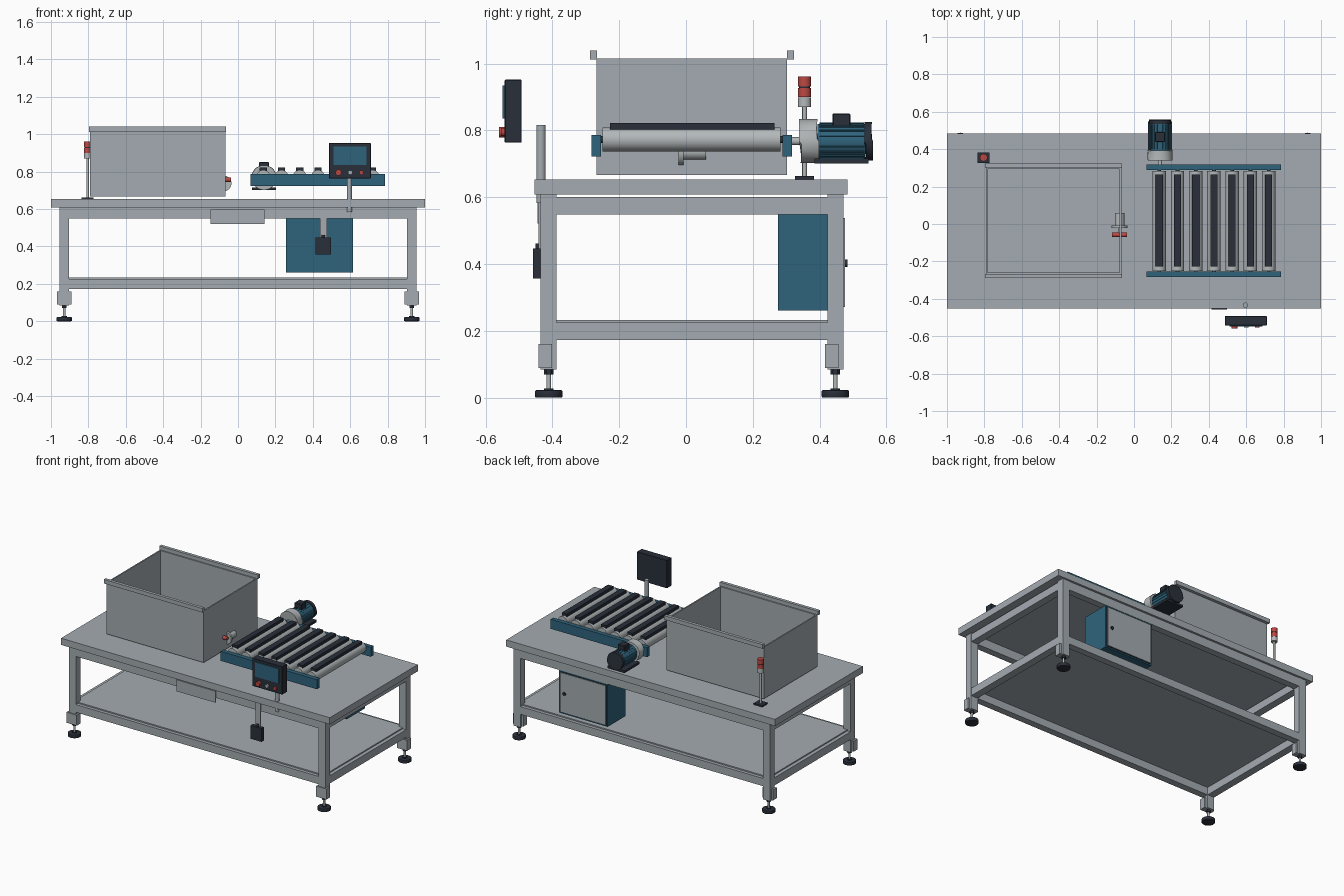
import bpy, bmesh, math
from mathutils import Matrix, Vector

if "Cube" in bpy.data.objects:
    bpy.data.objects.remove(bpy.data.objects["Cube"])


def mat(name, rgb):
    m = bpy.data.materials.new(name)
    m.diffuse_color = (*rgb, 1)
    m.use_nodes = True
    m.node_tree.nodes["Principled BSDF"].inputs["Base Color"].default_value = m.diffuse_color
    return m


GREY = mat("painted_grey", (0.37, 0.41, 0.44))
STEEL = mat("light_steel", (0.45, 0.48, 0.49))
BLUE = mat("teal_blue", (0.028, 0.125, 0.20))
DARK = mat("dark_slate", (0.022, 0.028, 0.042))
RED = mat("signal_red", (0.50, 0.065, 0.055))


def finish(bm, name, material):
    me = bpy.data.meshes.new(name)
    bm.to_mesh(me)
    bm.free()
    ob = bpy.data.objects.new(name, me)
    bpy.context.collection.objects.link(ob)
    me.materials.append(material)
    return ob


def box(name, x, y, z, material, bevel=0):
    """Box from (min, max) pairs."""
    bm = bmesh.new()
    bmesh.ops.create_cube(bm, size=1)
    for v in bm.verts:
        v.co = Vector([(r[0] + r[1]) / 2 + c * (r[1] - r[0]) for c, r in zip(v.co, (x, y, z))])
    ob = finish(bm, name, material)
    if bevel:
        b = ob.modifiers.new("bevel", "BEVEL")
        b.width, b.segments = bevel, 1
    return ob


def rod(name, centre, axis, span, radius, material, sides=32, bevel=0):
    """Cylinder along an axis between two coordinates on that axis."""
    bm = bmesh.new()
    bmesh.ops.create_cone(bm, cap_ends=True, segments=sides, radius1=radius,
                          radius2=radius, depth=span[1] - span[0])
    if axis == "Y":
        bm.transform(Matrix.Rotation(math.pi / 2, 4, "X"))
    elif axis == "X":
        bm.transform(Matrix.Rotation(math.pi / 2, 4, "Y"))
    c = Vector(centre)
    c["XYZ".index(axis)] = sum(span) / 2
    bm.transform(Matrix.Translation(c))
    if bevel:
        rim = [e for e in bm.edges if any(len(f.verts) > 4 for f in e.link_faces)]
        bmesh.ops.bevel(bm, geom=rim, offset=bevel, segments=2, affect="EDGES", profile=0.5)
    ob = finish(bm, name, material)
    bpy.context.view_layer.objects.active = ob
    ob.select_set(True)
    bpy.ops.object.shade_smooth_by_angle(angle=math.radians(35))
    ob.select_set(False)
    return ob


# --- Table: top slab, legs, beams, shelf ---
box("table_top", (-1, 1), (-0.453, 0.483), (0.608, 0.653), GREY)
for sx, side in ((-1, "left"), (1, "right")):
    lx = sx * 0.929
    for ly, end in ((-0.411, "front"), (0.447, "back")):
        tag = f"{end}_{side}"
        box("leg_" + tag, (lx - 0.026, lx + 0.026), (ly - 0.024, ly + 0.024), (0.085, 0.608), GREY)
        box("leg_bracket_" + tag, (lx - 0.038, lx + 0.038), (ly - 0.031, ly + 0.01), (0.089, 0.16), GREY)
        rod("foot_nut_" + tag, (lx, ly, 0), "Z", (0.07, 0.085), 0.014, DARK, 6)
        rod("foot_stem_" + tag, (lx, ly, 0), "Z", (0.02, 0.075), 0.007, STEEL, 16)
        rod("foot_collar_" + tag, (lx, ly, 0), "Z", (0.02, 0.028), 0.014, DARK, 20)
        rod("foot_pad_" + tag, (lx, ly, 0), "Z", (0, 0.023), 0.041, DARK, 32, 0.004)
    for z, level in (((0.549, 0.601), "upper"), ((0.173, 0.225), "lower")):
        box(f"{level}_side_beam_{side}", (lx - 0.025, lx + 0.025), (-0.388, 0.424), z, GREY)
for ly, end in ((-0.411, "front"), (0.447, "back")):
    for z, level in (((0.549, 0.607), "upper"), ((0.173, 0.225), "lower")):
        box(f"{level}_long_beam_{end}", (-0.904, 0.904), (ly - 0.023, ly + 0.023), z, GREY)
box("shelf", (-0.93, 0.93), (-0.412, 0.448), (0.224, 0.233), GREY)
box("front_plate", (-0.148, 0.142), (-0.444, -0.434), (0.521, 0.598), GREY)

# --- Open tank with hanging rim bars ---
tank = box("tank", (-0.792, -0.068), (-0.268, 0.303), (0.667, 1.015), GREY)
bm = bmesh.new()
bm.from_mesh(tank.data)
bm.normal_update()
lid = [f for f in bm.faces if f.normal.z > 0.9]
bmesh.ops.inset_region(bm, faces=lid, thickness=0.012)
low = bmesh.ops.extrude_discrete_faces(bm, faces=lid)["faces"]
for v in low[0].verts:
    v.co.z = 0.68
bm.to_mesh(tank.data)
bm.free()
for y, end in (((-0.288, -0.267), "front"), ((0.302, 0.323), "back")):
    box("tank_rim_" + end, (-0.797, -0.064), y, (1.013, 1.04), GREY)

# --- Drain valve through the tank wall ---
vx, vz = -0.077, 0.737
rod("valve_body", (vx, 0, vz), "Y", (-0.01, 0.06), 0.025, STEEL)
rod("valve_flange", (vx, 0, vz), "Y", (-0.022, -0.008), 0.042, STEEL)
rod("valve_stem", (vx, 0, vz + 0.02), "Y", (-0.06, -0.02), 0.006, STEEL, 16)
rod("valve_handle", (0, -0.058, vz + 0.02), "X", (vx - 0.04, vx + 0.04), 0.012, RED, 20)

# --- Roller conveyor ---
for y, end in (((-0.283, -0.254), "front"), ((0.289, 0.317), "back")):
    box("conveyor_rail_" + end, (0.068, 0.786), y, (0.722, 0.786), BLUE)
for i in range(7):
    x = 0.135 + i * 0.0975
    rod(f"roller_{i}", (x, 0, 0.773), "Y", (-0.25, 0.283), 0.036, STEEL)
    rod(f"roller_axle_{i}", (x, 0, 0.773), "Y", (-0.27, 0.30), 0.01, DARK, 16)
    box(f"roller_pad_{i}", (x - 0.019, x + 0.019), (-0.228, 0.265), (0.803, 0.823), DARK)

# --- Drive motor ---
mx, mz = 0.139, 0.768
rod("motor_shaft", (mx, 0, mz), "Y", (0.30, 0.35), 0.012, STEEL, 20)
rod("gearbox", (mx, 0, mz), "Y", (0.343, 0.394), 0.066, STEEL, 40, 0.004)
rod("motor_body", (mx, 0, mz), "Y", (0.394, 0.537), 0.052, BLUE, 40)
for i in range(20):
    fin = box(f"motor_fin_{i}", (0.048, 0.056), (0.40, 0.533), (-0.002, 0.002), BLUE)
    fin.data.transform(Matrix.Translation((mx, 0, mz)) @ Matrix.Rotation(i * math.pi / 10, 4, "Y"))
rod("motor_fan_cover", (mx, 0, mz), "Y", (0.537, 0.557), 0.058, DARK, 40, 0.003)
box("motor_terminal_box", (mx - 0.026, mx + 0.026), (0.438, 0.492), (0.805, 0.851), DARK, 0.003)
box("motor_base", (mx - 0.064, mx + 0.064), (0.385, 0.547), (0.701, 0.716), DARK)

# --- Signal beacon ---
bx, by = -0.804, 0.355
box("beacon_base", (bx - 0.032, bx + 0.032), (by - 0.028, by + 0.028), (0.653, 0.663), DARK)
rod("beacon_pole", (bx, by, 0), "Z", (0.66, 0.872), 0.007, STEEL, 16)
rod("beacon_socket", (bx, by, 0), "Z", (0.87, 0.899), 0.02, STEEL)
rod("beacon_lower_lamp", (bx, by, 0), "Z", (0.90, 0.927), 0.02, RED)
rod("beacon_lamp_gap", (bx, by, 0), "Z", (0.925, 0.933), 0.017, DARK)
rod("beacon_upper_lamp", (bx, by, 0), "Z", (0.932, 0.961), 0.02, RED)

# --- Operator panel on its post ---
rod("panel_post", (0.596, -0.434, 0), "Z", (0.583, 0.817), 0.014, GREY)
box("panel_housing", (0.486, 0.71), (-0.543, -0.492), (0.764, 0.952), DARK, 0.002)
box("panel_screen", (0.511, 0.686), (-0.549, -0.542), (0.836, 0.934), BLUE)
for x, r, y, m, n in ((0.537, 0.016, -0.56, RED, "stop"), (0.60, 0.012, -0.554, STEEL, "start"),
                      (0.66, 0.012, -0.554, RED, "reset")):
    rod(n + "_button", (x, 0, 0.795), "Y", (y, -0.54), r, m, 24)

# --- Hanging switch below the table edge ---
box("switch_strap", (0.438, 0.475), (-0.441, -0.433), (0.44, 0.608), GREY)
box("switch_box", (0.415, 0.496), (-0.458, -0.432), (0.357, 0.447), DARK)
rod("switch_gland", (0.456, -0.44, 0), "Z", (0.445, 0.462), 0.01, DARK, 16)

# --- Control cabinet under the table, door at the back ---
box("cabinet_body", (0.256, 0.616), (0.276, 0.468), (0.261, 0.549), BLUE)
box("cabinet_gasket", (0.264, 0.608), (0.466, 0.4715), (0.269, 0.541), DARK)
box("cabinet_door", (0.267, 0.605), (0.47, 0.476), (0.272, 0.538), GREY)
rod("cabinet_knob", (0.572, 0, 0.402), "Y", (0.474, 0.483), 0.011, DARK, 20)
